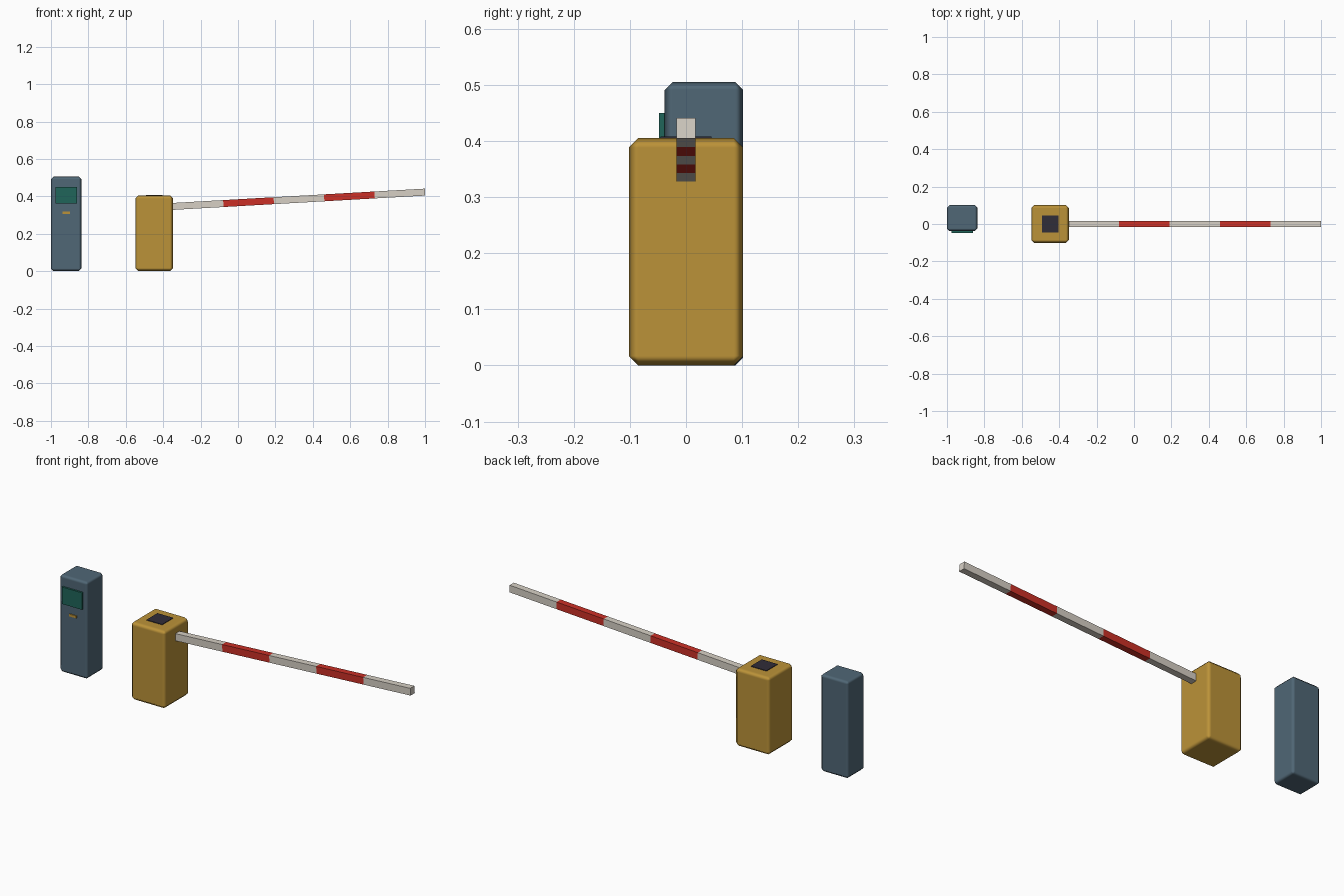
import bpy
import math
from mathutils import Matrix

if "Cube" in bpy.data.objects:
    bpy.data.objects.remove(bpy.data.objects["Cube"])


def material(name, rgb):
    m = bpy.data.materials.new(name)
    m.diffuse_color = (*rgb, 1.0)
    m.use_nodes = True
    m.node_tree.nodes["Principled BSDF"].inputs["Base Color"].default_value = m.diffuse_color
    return m


YELLOW = material("cabinet yellow", (0.50, 0.29, 0.04))
BLUE = material("slate blue", (0.08, 0.135, 0.18))
WHITE = material("off white", (0.68, 0.63, 0.56))
RED = material("stripe red", (0.60, 0.03, 0.02))
DARK = material("dark plate", (0.03, 0.026, 0.04))
GREEN = material("screen green", (0.014, 0.13, 0.10))


def box(name, lo, hi, mat, bevel=0.0):
    """Box between two corners, optionally with soft-shaded chamfers."""
    bpy.ops.mesh.primitive_cube_add(size=1)
    ob = bpy.context.object
    ob.name = name
    size = [b - a for a, b in zip(lo, hi)]
    ob.data.transform(Matrix.Diagonal((*size, 1)))
    ob.location = [(a + b) / 2 for a, b in zip(lo, hi)]
    ob.data.materials.append(mat)
    if bevel:
        bpy.ops.object.shade_smooth()
        mod = ob.modifiers.new("chamfer", "BEVEL")
        mod.width = bevel
        mod.segments = 1
        mod.harden_normals = True
    return ob


# Barrier cabinet with its dark top plate
box("barrier_cabinet", (-0.549, -0.102, 0), (-0.347, 0.102, 0.405), YELLOW, 0.017)
box("cabinet_top_plate", (-0.493, -0.045, 0.402), (-0.403, 0.045, 0.408), DARK)

# Ticket terminal with screen and ticket slot
box("ticket_terminal", (-1.0, -0.038, 0), (-0.837, 0.102, 0.505), BLUE, 0.014)
box("terminal_screen", (-0.976, -0.048, 0.362), (-0.861, -0.036, 0.450), GREEN)
box("ticket_slot", (-0.938, -0.043, 0.306), (-0.897, -0.036, 0.318), YELLOW)

# Striped boom, rising gently away from the cabinet
start_x, start_z = -0.348, 0.346
angle = math.atan(0.0568)
length = (1.0 - start_x) / math.cos(angle) / 5
for i in range(5):
    seg = box(f"boom_segment_{i + 1}", (-length / 2, -0.017, -0.0185),
              (length / 2, 0.017, 0.0185), RED if i % 2 else WHITE)
    d = (i + 0.5) * length
    seg.rotation_euler.y = -angle
    seg.location = (start_x + d * math.cos(angle), 0, start_z + d * math.sin(angle))
